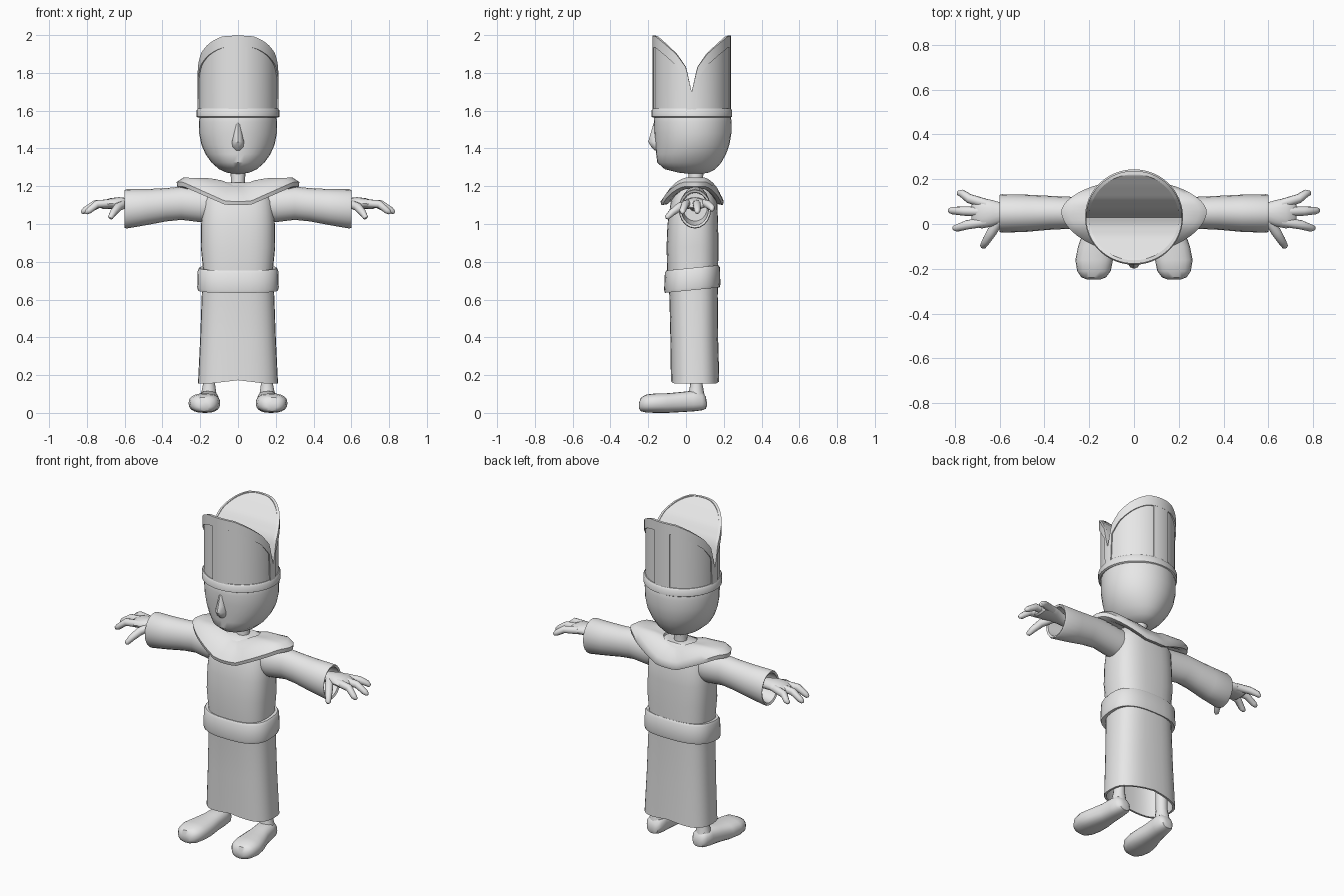
import bpy, bmesh, math
from mathutils import Vector

if "Cube" in bpy.data.objects:
    bpy.data.objects.remove(bpy.data.objects["Cube"])

cloth = bpy.data.materials.new("plain light grey")
cloth.diffuse_color = (0.8, 0.8, 0.8, 1)
cloth.use_nodes = True
cloth.node_tree.nodes["Principled BSDF"].inputs["Base Color"].default_value = cloth.diffuse_color


def loft(name, rings, closed=False, caps=True, mirror=False, angle=40, extra=None):
    """Skin a list of equal-length point rings."""
    bm = bmesh.new()
    vs = [[bm.verts.new(p) for p in r] for r in rings]
    n = len(vs[0])
    for i in range(len(vs) if closed else len(vs) - 1):
        a, b = vs[i], vs[(i + 1) % len(vs)]
        for j in range(n):
            k = (j + 1) % n
            bm.faces.new((a[j], a[k], b[k], b[j]))
    if caps and not closed:
        bm.faces.new(vs[0])
        bm.faces.new(vs[-1])
    if extra:
        extra(bm, vs)
    bmesh.ops.recalc_face_normals(bm, faces=bm.faces)
    me = bpy.data.meshes.new(name)
    bm.to_mesh(me)
    bm.free()
    me.materials.append(cloth)
    for p in me.polygons:
        p.use_smooth = True
    me.set_sharp_from_angle(angle=math.radians(angle))
    ob = bpy.data.objects.new(name, me)
    bpy.context.collection.objects.link(ob)
    if mirror:
        ob.modifiers.new("mirror", 'MIRROR')
    return ob


def power(t, p):
    return math.copysign(abs(t) ** (2 / p), t)


def oval(c, u, v, a, b, n=32, p=2.0):
    """Rounded ring around c, with half sizes a along u and b along v."""
    c, u, v = Vector(c), Vector(u), Vector(v)
    ang = [2 * math.pi * i / n for i in range(n)]
    return [c + u * a * power(math.cos(t), p) + v * b * power(math.sin(t), p) for t in ang]


X, Y, Z = (1, 0, 0), (0, 1, 0), (0, 0, 1)


def level(z, hx, y0, y1, p=2.0, n=32):
    return oval((0, (y0 + y1) / 2, z), X, Y, hx, (y1 - y0) / 2, n, p)


def across(x, y, z, hy, hz, p=2.0, n=20):
    return oval((x, y, z), Y, Z, hy, hz, n, p)


def tube(name, pts, mirror=True, n=10):
    """Round tapered tube through (x, y, z, radius) points."""
    rings = []
    for i, q in enumerate(pts):
        a, b = pts[max(i - 1, 0)], pts[min(i + 1, len(pts) - 1)]
        d = (Vector(b[:3]) - Vector(a[:3])).normalized()
        u = d.cross(Vector((0.1, 0.2, 1) if abs(d.z) < 0.9 else X)).normalized()
        rings.append(oval(q[:3], u, d.cross(u), q[3], q[3], n))
    return loft(name, rings, mirror=mirror)


# Robe, open at the hem with a thin wall
robe = [(1.22, .10, -.01, .11), (1.19, .15, -.05, .14), (1.12, .185, -.08, .165),
        (1.0, .195, -.098, .17), (.88, .197, -.103, .172), (.76, .185, -.10, .17),
        (.62, .192, -.088, .168), (.4, .2, -.083, .17), (.155, .212, -.08, .176),
        (.155, .2, -.068, .164), (.45, .185, -.068, .155)]
rings = [level(*r, p=2.7) for r in robe]
for r in rings[8:10]:
    for q in r:
        q.z += 0.018 * max(0, 1 - abs(q.x) / .15)
loft("robe", rings)

# Belt, tilted up towards the back
belt = [(.655, .2, -.095, .165), (.65, .212, -.112, .178), (.665, .216, -.116, .182),
        (.755, .213, -.112, .18), (.768, .205, -.104, .172), (.765, .175, -.08, .15)]
rings = [level(*r, p=2.7) for r in belt]
for r in rings:
    for q in r:
        q.z += 0.1 * (q.y - .035)
loft("belt", rings)

# Shoulder collar: draped ring with wide pointed sides
def drape(hx, yf, yb, z_side, z_front, p):
    r = level(0, hx, -1, 1, p, 48)
    for q in r:
        q.y = .055 + q.y * ((yb - .055) if q.y > 0 else (.055 - yf))
        t = min(1, max(0, (abs(q.x) / hx - .2) / .7))
        q.z = z_front + (z_side - z_front) * t
    return r

loops = [drape(.09, -.02, .12, 1.19, 1.17, 2), drape(.1, -.025, .125, 1.232, 1.205, 2),
         drape(.16, -.06, .15, 1.242, 1.195, 2), drape(.29, -.115, .19, 1.245, 1.145, 1.8),
         drape(.325, -.135, .2, 1.222, 1.12, 1.8), drape(.322, -.13, .195, 1.198, 1.1, 1.8),
         drape(.28, -.1, .17, 1.185, 1.105, 1.8), drape(.15, -.05, .13, 1.19, 1.15, 2)]
loft("collar", loops, closed=True)

# Sleeves with hollow cuffs
sleeve = [(.1, .045, 1.1, .07, .08), (.2, .045, 1.1, .075, .09), (.3, .05, 1.11, .072, .088),
          (.38, .05, 1.102, .076, .088), (.48, .048, 1.09, .083, .095), (.59, .047, 1.08, .086, .104),
          (.6, .047, 1.08, .083, .1), (.595, .047, 1.08, .073, .088), (.48, .048, 1.09, .065, .075)]
loft("sleeve", [across(*s) for s in sleeve], mirror=True)

# Hands: palm, three fingers and a thumb
palm = [(.46, .05, 1.095, .035, .03), (.57, .05, 1.105, .038, .03), (.63, .048, 1.112, .058, .03),
        (.68, .048, 1.108, .068, .028), (.715, .05, 1.1, .06, .022), (.725, .05, 1.098, .045, .012)]
loft("palm", [across(*s, n=16) for s in palm], mirror=True)
for name, y0, x1, y1, z1 in (("rear_finger", .09, .785, .138, 1.075),
                             ("middle_finger", .055, .825, .06, 1.062),
                             ("front_finger", .01, .805, -.018, 1.06)):
    xm, ym = (.67 + x1) / 2 + .01, (y0 + y1) / 2
    tube(name, [(.66, y0, 1.11, .022), (xm, ym, 1.105, .021), (x1 - .015, y1, z1 + .01, .017),
                (x1, y1, z1, .011), (x1 + .004, y1, z1 - .003, .004)])
tube("thumb", [(.6, .02, 1.105, .022), (.635, -.035, 1.09, .023), (.66, -.075, 1.06, .019),
               (.675, -.1, 1.035, .014), (.678, -.106, 1.03, .005)])

# Neck and head
tube("neck", [(0, .05, 1.17, .045), (0, .05, 1.22, .036), (0, .055, 1.3, .042)], mirror=False, n=16)
head = [(1.265, .02, .02, .08), (1.272, .06, -.04, .12), (1.29, .1, -.112, .155),
        (1.325, .14, -.152, .187), (1.37, .172, -.158, .212), (1.42, .194, -.162, .23),
        (1.48, .206, -.168, .24), (1.54, .207, -.17, .241), (1.6, .2, -.165, .235), (1.64, .17, -.13, .2)]
loft("head", [level(*h) for h in head])
nose = [(1.39, .02, -.165, -.1), (1.41, .032, -.185, -.1), (1.435, .034, -.2, -.1),
        (1.47, .026, -.19, -.1), (1.545, .016, -.168, -.1)]
loft("nose", [level(*s, n=12) for s in nose])

# Tall cleft hat: the top edge height depends on distance from the cleft
CY, RX, RY = .03, .208, .2
EDGE = [(0, 1.7), (.012, 1.75), (.03, 1.83), (.08, 1.9), (.14, 1.955), (.185, 1.993), (.21, 2.0)]


def peak(y):
    d = abs(y - CY)
    for (d0, z0), (d1, z1) in zip(EDGE, EDGE[1:]):
        if d <= d1:
            return z0 + (z1 - z0) * (d - d0) / (d1 - d0)
    return EDGE[-1][1]


N = 96
def hat_ring(z):
    r = [Vector((RX * math.sin(t), CY - RY * math.cos(t), 0))
         for t in (2 * math.pi * i / N for i in range(N))]
    for q in r:
        q.z = peak(q.y) if z is None else z
    return r


def cleft(bm, vs):
    top = vs[-1]
    for i in range(N // 2):
        f = [top[i], top[i + 1], top[(N - i - 1) % N], top[(N - i) % N]]
        bm.faces.new(list(dict.fromkeys(f)))

loft("hat", [hat_ring(1.58), hat_ring(1.62), hat_ring(None)], caps=False, extra=cleft)

# Hat trims: raised strips hugging the hat wall
def trim(name, angles, low, closed=False):
    rings = []
    for t in angles:
        s, c = math.sin(t), math.cos(t)
        z1 = peak(CY - RY * c)
        z0 = low(RY * abs(c), z1)
        rings.append([(s * (RX + o), CY - c * (RY + o), z)
                      for o, z in ((-.008, z0), (.007, z0), (.007, z1), (-.008, z1))])
    loft(name, rings, closed=closed)

trim("hat_edge", [2 * math.pi * i / 160 for i in range(160)],
     lambda d, z: 1.6 if d < .025 else z - .06, closed=True)
for name, mid in (("front_stripe", 0), ("back_stripe", math.pi)):
    trim(name, [mid + (i - 3) * .08 for i in range(7)], lambda d, z: 1.6)
band = [(1.575, .19, -.15, .215), (1.563, .21, -.172, .236), (1.568, .219, -.182, .244),
        (1.602, .219, -.182, .244), (1.612, .212, -.175, .236), (1.612, .19, -.15, .215)]
loft("hat_band", [level(*b, n=48) for b in band])

# Legs and shoes
tube("leg", [(.155, .055, .06, .05), (.155, .055, .1, .042), (.153, .055, .15, .033),
             (.15, .055, .3, .033), (.15, .055, .5, .036)], n=14)
shoe = [(-.248, .18, .03, .022, .055), (-.238, .18, .055, .008, .082), (-.21, .179, .075, .002, .097),
        (-.16, .178, .084, 0, .103), (-.1, .172, .078, 0, .104), (-.03, .163, .062, .004, .11),
        (.04, .157, .056, .008, .118), (.085, .154, .05, .014, .11), (.105, .153, .035, .022, .085),
        (.11, .153, .015, .035, .06)]
loft("shoe", [oval((x, y, (a + b) / 2), X, Z, w, (b - a) / 2, 20, 2.4) for y, x, w, a, b in shoe],
     mirror=True)
